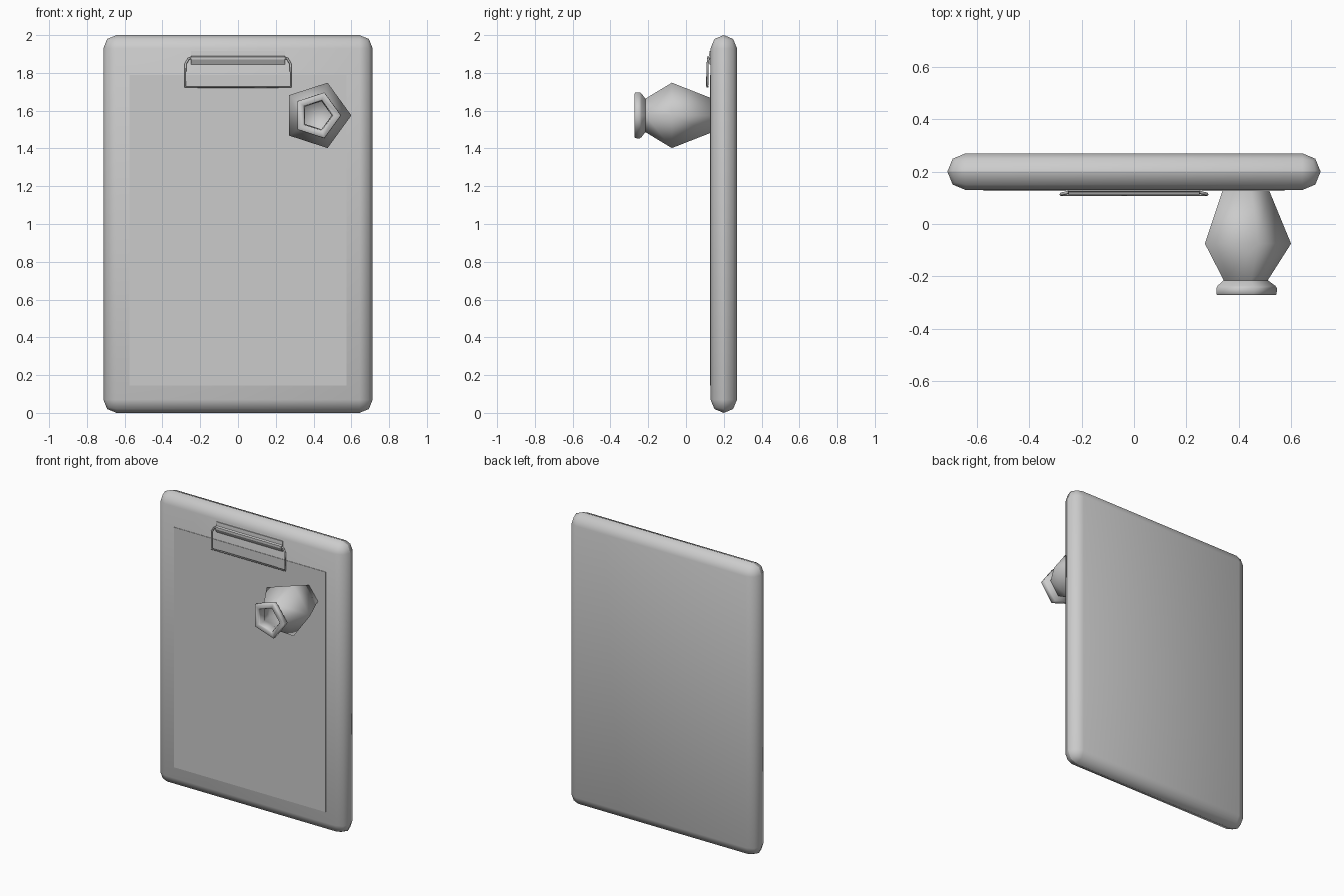
import bpy, bmesh, math
from mathutils import Vector

old = bpy.data.objects.get("Cube")
if old:
    bpy.data.objects.remove(old, do_unlink=True)

GREY = (0.6, 0.6, 0.6, 1)
mat = bpy.data.materials.new("plain grey")
mat.use_nodes = True
mat.diffuse_color = GREY
mat.node_tree.nodes["Principled BSDF"].inputs["Base Color"].default_value = GREY


def finish(bm, name, smooth_angle=None):
    bmesh.ops.recalc_face_normals(bm, faces=bm.faces)
    mesh = bpy.data.meshes.new(name)
    bm.to_mesh(mesh)
    bm.free()
    mesh.materials.append(mat)
    ob = bpy.data.objects.new(name, mesh)
    bpy.context.collection.objects.link(ob)
    if smooth_angle:
        bpy.ops.object.select_all(action='DESELECT')
        ob.select_set(True)
        bpy.context.view_layer.objects.active = ob
        bpy.ops.object.shade_smooth_by_angle(angle=math.radians(smooth_angle))
    return ob


def box(name, lo, hi, bevel=0, smooth_angle=None):
    bm = bmesh.new()
    bmesh.ops.create_cube(bm, size=1)
    lo, hi = Vector(lo), Vector(hi)
    for v in bm.verts:
        v.co = (lo + hi) / 2 + v.co * (hi - lo)
    if bevel:
        bmesh.ops.bevel(bm, geom=bm.edges[:], offset=bevel, segments=2,
                        profile=0.5, affect='EDGES')
    return finish(bm, name, smooth_angle)


def strip(name, profile, half_width):
    """Sweep a closed (y, z) profile across x."""
    bm = bmesh.new()
    face = bm.faces.new([bm.verts.new((-half_width, y, z)) for y, z in profile])
    out = bmesh.ops.extrude_face_region(bm, geom=[face])["geom"]
    moved = [g for g in out if isinstance(g, bmesh.types.BMVert)]
    bmesh.ops.translate(bm, verts=moved, vec=(2 * half_width, 0, 0))
    return finish(bm, name)


def wire(name, points, radius, closed=False):
    """Four-sided wire along a path."""
    curve = bpy.data.curves.new(name, 'CURVE')
    curve.dimensions = '3D'
    curve.bevel_depth = radius
    curve.bevel_resolution = 0
    curve.use_fill_caps = True
    spline = curve.splines.new('POLY')
    spline.points.add(len(points) - 1)
    for p, co in zip(spline.points, points):
        p.co = (*co, 1)
    spline.use_cyclic_u = closed
    curve.materials.append(mat)
    ob = bpy.data.objects.new(name, curve)
    bpy.context.collection.objects.link(ob)
    return ob


# Board with rounded rim, and the sheet of paper on its front
box("board", (-0.713, 0.13, 0), (0.713, 0.27, 2), bevel=0.0699, smooth_angle=60)
box("paper", (-0.575, 0.127, 0.145), (0.575, 0.132, 1.79))

# Folded clip plate
strip("clip_plate", [(0.132, 1.915), (0.124, 1.915), (0.122, 1.89), (0.111, 1.885),
                     (0.111, 1.87), (0.124, 1.845), (0.132, 1.845)], 0.25)

# Wire loop held by the plate
half = [(0.25, 0.122, 1.878), (0.262, 0.118, 1.874), (0.279, 0.114, 1.845),
        (0.279, 0.112, 1.727)]
loop = half + [(-x, y, z) for x, y, z in reversed(half)]
wire("clip_wire", loop, 0.006)
wire("clip_wire_bar", [(-0.215, 0.117, 1.726), (0.215, 0.117, 1.726)], 0.005)

# Five-sided hollow vase pointing forward: (radius, y) from base to rim and back inside
profile = [(0.097, 0.131), (0.182, -0.075), (0.093, -0.215), (0.122, -0.236),
           (0.128, -0.245), (0.127, -0.268), (0.122, -0.272), (0.09, -0.272),
           (0.084, -0.262), (0.078, -0.215), (0.16, -0.075), (0.088, 0.11)]
bm = bmesh.new()
rings = []
for r, y in profile:
    rings.append([bm.verts.new((0.418 + r * math.cos(a), y, 1.575 + r * math.sin(a)))
                  for a in (math.tau * i / 5 for i in range(5))])
for a, b in zip(rings, rings[1:]):
    for i in range(5):
        j = (i + 1) % 5
        bm.faces.new((a[i], a[j], b[j], b[i]))
bm.faces.new(rings[0])
bm.faces.new(rings[-1])
finish(bm, "vase", 75)
